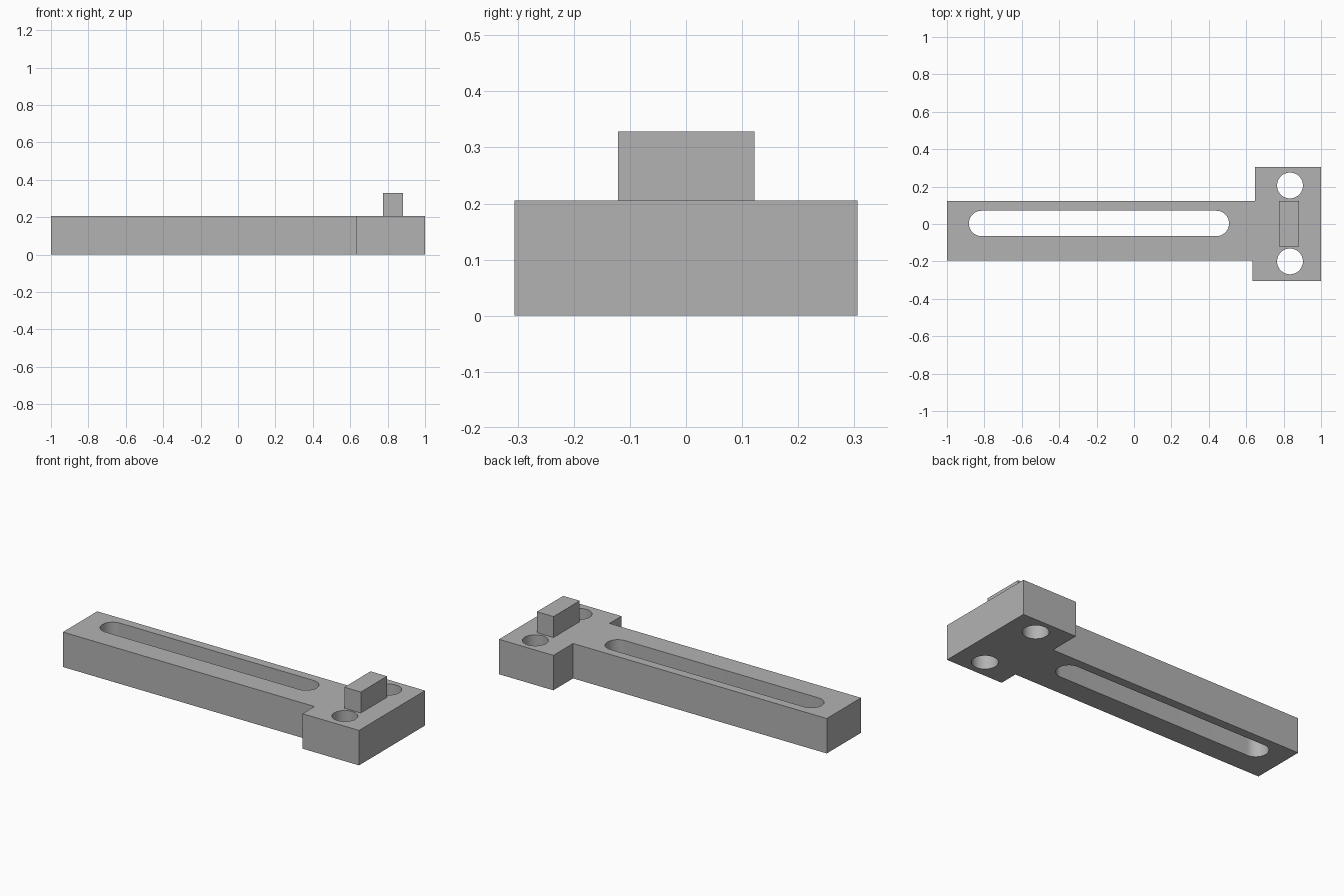
import bpy, bmesh, math

cube = bpy.data.objects.get("Cube")
if cube:
    bpy.data.objects.remove(cube, do_unlink=True)

grey = bpy.data.materials.new("mid grey")
grey.use_nodes = True
colour = (0.45, 0.45, 0.45, 1)
grey.diffuse_color = colour
grey.node_tree.nodes["Principled BSDF"].inputs["Base Color"].default_value = colour

THICK = 0.205


def prism(name, outline, z0, z1):
    """Extrude a counter-clockwise outline from z0 up to z1."""
    bm = bmesh.new()
    base = bm.faces.new([bm.verts.new((x, y, z0)) for x, y in outline])
    top = bmesh.ops.extrude_face_region(bm, geom=[base], use_keep_orig=True)["geom"]
    for v in top:
        if isinstance(v, bmesh.types.BMVert):
            v.co.z = z1
    bmesh.ops.recalc_face_normals(bm, faces=bm.faces)
    mesh = bpy.data.meshes.new(name)
    bm.to_mesh(mesh)
    bm.free()
    mesh.materials.append(grey)
    obj = bpy.data.objects.new(name, mesh)
    bpy.context.collection.objects.link(obj)
    return obj


def slot(x0, x1, y, r, steps=24):
    """Rounded slot outline between two arc centres; a circle when they match."""
    points = []
    for cx, start in ((x1, -math.pi / 2), (x0, math.pi / 2)):
        last = steps + 1 if x0 != x1 else steps
        for i in range(last):
            a = start + math.pi * i / steps
            points.append((cx + r * math.cos(a), y + r * math.sin(a)))
    return points


# T-shaped bar: long arm with a wider head
bar = prism("slotted_bar", [
    (-1, -0.195), (0.633, -0.195), (0.633, -0.306), (1, -0.306),
    (1, 0.306), (0.647, 0.306), (0.647, 0.123), (-1, 0.123)], 0, THICK)

# Long slot and two bolt holes, cut right through
openings = {
    "slot_cutter": slot(-0.815, 0.44, 0.003, 0.068),
    "back_hole_cutter": slot(0.834, 0.834, 0.206, 0.069),
    "front_hole_cutter": slot(0.834, 0.834, -0.2, 0.069),
}
bpy.context.view_layer.objects.active = bar
for name, outline in openings.items():
    cutter = prism(name, outline, -0.1, THICK + 0.1)
    cutter.hide_render = True
    mod = bar.modifiers.new(name, "BOOLEAN")
    mod.operation = "DIFFERENCE"
    mod.solver = "EXACT"
    mod.object = cutter
    bpy.ops.object.modifier_apply(modifier=name)
    bpy.data.objects.remove(cutter, do_unlink=True)

# Round hole walls shade smooth, flat edges stay sharp
bpy.ops.object.select_all(action="DESELECT")
bar.select_set(True)
bpy.ops.object.shade_smooth_by_angle(angle=math.radians(30))

# Raised locating block between the holes
prism("locating_block", [
    (0.775, -0.121), (0.882, -0.121), (0.882, 0.122), (0.775, 0.122)],
    THICK, 0.328)
